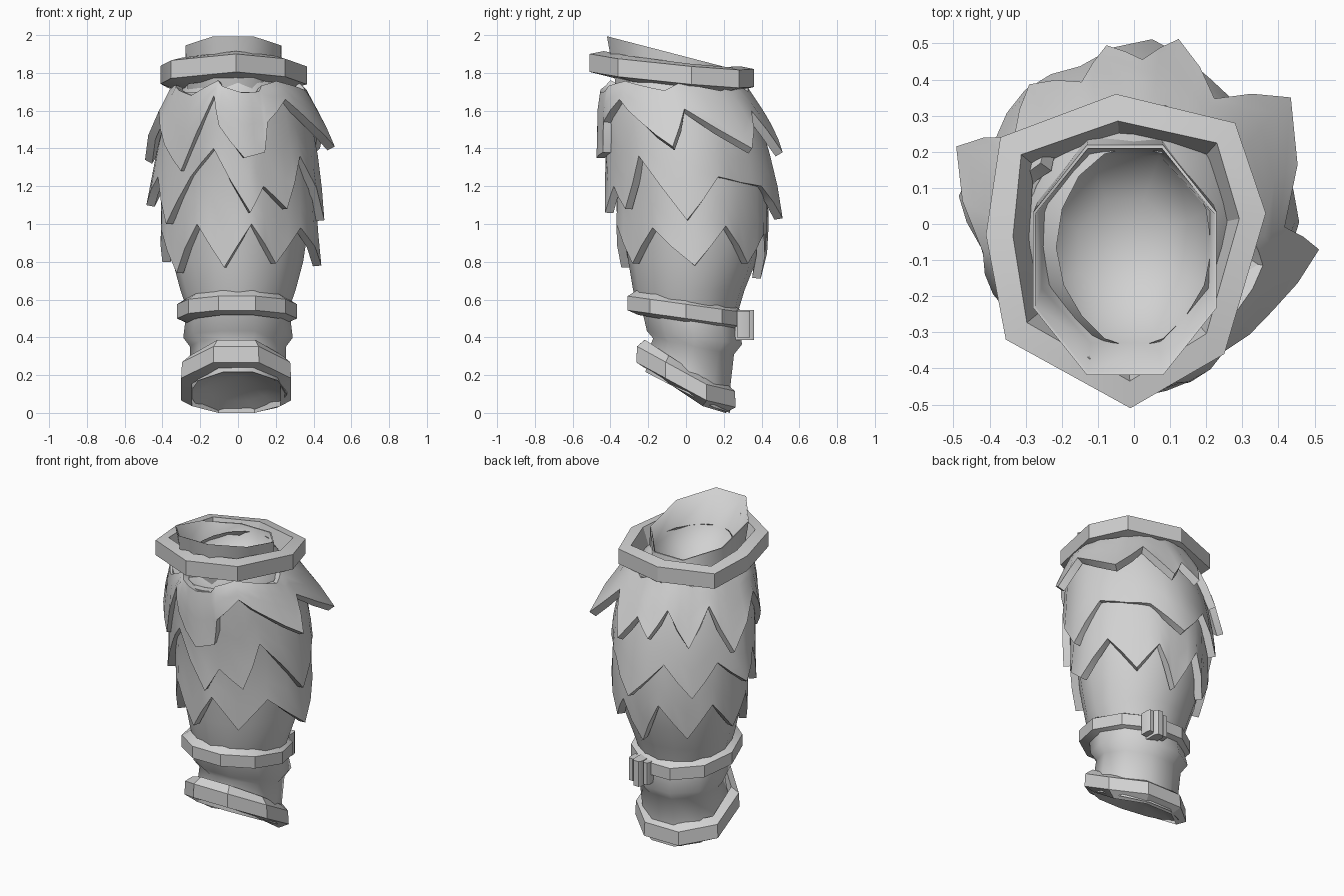
import bpy, bmesh, math
from mathutils import Vector

if "Cube" in bpy.data.objects:
    bpy.data.objects.remove(bpy.data.objects["Cube"])

grey = bpy.data.materials.new("plain_grey")
grey.diffuse_color = (0.64, 0.64, 0.64, 1)
grey.use_nodes = True
grey.node_tree.nodes["Principled BSDF"].inputs["Base Color"].default_value = grey.diffuse_color


def finish(name, verts, faces, angle=35, solid=0.0):
    me = bpy.data.meshes.new(name)
    me.from_pydata(verts, [], faces)
    bm = bmesh.new()
    bm.from_mesh(me)
    bmesh.ops.recalc_face_normals(bm, faces=bm.faces)
    bm.to_mesh(me)
    bm.free()
    me.materials.append(grey)
    ob = bpy.data.objects.new(name, me)
    bpy.context.collection.objects.link(ob)
    bpy.context.view_layer.objects.active = ob
    ob.select_set(True)
    if solid:
        m = ob.modifiers.new("thickness", 'SOLIDIFY')
        m.thickness = solid
        m.offset = -1
        bpy.ops.object.modifier_apply(modifier=m.name)
    bpy.ops.object.shade_smooth_by_angle(angle=math.radians(angle))
    ob.select_set(False)
    return ob


def loft(name, rings, wrap=False, cap=None, angle=35, solid=0.0):
    """Join equal rings of points; wrap closes last to first, cap adds a centre point."""
    n = len(rings[0])
    verts = [p for r in rings for p in r]
    faces = []
    for a in range(len(rings) - (0 if wrap else 1)):
        b = (a + 1) % len(rings)
        for i in range(n):
            j = (i + 1) % n
            faces.append((a * n + i, a * n + j, b * n + j, b * n + i))
    if cap:
        verts.append(cap)
        base = (len(rings) - 1) * n
        faces += [(base + i, base + (i + 1) % n, len(verts) - 1) for i in range(n)]
    return finish(name, verts, faces, angle, solid)


def oval(n, cx, cy, rx, ry, z, slope=0.0, turn=0.5):
    """Tilted oval; angles run from the front towards +x."""
    pts = []
    for i in range(n):
        t = 2 * math.pi * (i + turn) / n
        y = cy - ry * math.cos(t)
        pts.append((cx + rx * math.sin(t), y, max(0, z + slope * y)))
    return pts


# Body profile: z, half width, front y, back y
PROFILE = [(.55, .27, -.25, .28), (.65, .305, -.28, .31), (.8, .345, -.305, .37),
           (1.0, .375, -.335, .41), (1.2, .395, -.36, .425), (1.4, .395, -.40, .41),
           (1.6, .365, -.435, .36), (1.71, .335, -.43, .31), (1.80, .25, -.38, .25)]


def surf(deg, z, off=0.0):
    z = min(max(z, PROFILE[0][0]), PROFILE[-1][0])
    for a, b in zip(PROFILE, PROFILE[1:]):
        if z <= b[0]:
            f = (z - a[0]) / (b[0] - a[0])
            rx, y0, y1 = (a[k] + f * (b[k] - a[k]) for k in (1, 2, 3))
            break
    t = math.radians(deg)
    k = 1 - (.05 * math.sin(2 * t) ** 2 if math.cos(t) > 0 else 0)   # pointed front
    return ((rx + off) * math.sin(t) * k,
            (y0 + y1) / 2 - ((y1 - y0) / 2 + off) * math.cos(t) * k, z)


loft("sleeve_body", [[surf(i * 22.5, p[0], -.035 if p[0] > 1.3 else 0) for i in range(16)]
                     for p in PROFILE], angle=60)


# Leaf tiers: skirts with a zigzag hem of (angle, z, flare); tops hide under the tier above
def leaf_tier(name, top, base, hem, jagged=0.0):
    cols = []
    for i, a in enumerate(hem):
        b = hem[(i + 1) % len(hem)]
        nxt = b[0] + (360 if b[0] < a[0] else 0)
        cols += [a, ((a[0] + nxt) / 2, (a[1] + b[1]) / 2, (a[2] + b[2]) / 2)]
    rings = []
    for f in (0, .25, .5, .75, 1):
        ring = []
        for d, z, off in cols:
            t = top + jagged * (z - 1.6)
            ring.append(surf(d, t + (z - t) * f, base + off * f ** (1.4 if jagged else 2)))
        rings.append(ring)
    loft(name, rings, solid=.045, angle=40)


leaf_tier("leaf_tier_lowest", 1.45, .002, [
    (-165, .98, .04), (-142, .76, .05), (-120, .98, .04), (-100, .80, .06),
    (-82, .97, .04), (-62, .74, .05), (-33, 1.0, .04), (-11, .77, .05),
    (10, 1.0, .04), (32, .79, .05), (57, .98, .04), (92, .78, .10),
    (115, .99, .04), (140, .79, .05), (158, .95, .04), (176, .71, .06)])
leaf_tier("leaf_tier_lower", 1.70, .012, [
    (-160, 1.25, .03), (-138, 1.05, .06), (-118, 1.25, .03), (-95, 1.1, .09),
    (-78, 1.25, .03), (-62, 1.0, .06), (-38, 1.25, .02), (-18, 1.4, .02),
    (8, 1.06, .08), (18, 1.2, .04), (36, 1.08, .07), (52, 1.36, .03),
    (86, 1.02, .07), (110, 1.25, .02), (130, 1.22, .0), (150, 1.2, .02),
    (174, 1.03, .09)])
leaf_tier("leaf_tier_upper", 1.745, .026, [
    (-171, 1.42, .07), (-160, 1.58, .03), (-142, 1.37, .05), (-128, 1.6, .03),
    (-112, 1.34, .11), (-85, 1.6, .03), (-64, 1.42, .03), (-45, 1.28, .03),
    (-20, 1.68, .01), (-14, 1.52, .02), (4, 1.35, .06), (18, 1.38, .05),
    (22, 1.54, .03), (42, 1.66, .02), (62, 1.54, .05), (82, 1.41, .10),
    (94, 1.61, .03), (128, 1.4, .13), (148, 1.6, .03), (166, 1.38, .09),
    (177, 1.52, .05)], jagged=.2)


# Raised bands: a chamfered section of (inset, height) swept around an outline
def band(name, outline, centre, section):
    rings = []
    for inset, dz in section:
        ring = []
        for x, y, z in outline:
            d = Vector((x - centre[0], y - centre[1]))
            d *= 1 - inset / d.length
            ring.append((centre[0] + d.x, centre[1] + d.y, max(0, z + dz)))
        rings.append(ring)
    loft(name, rings, wrap=True, angle=25)


collar_xy = [(-.01, -.51), (.25, -.36), (.365, .03), (.28, .28), (-.05, .36),
             (-.37, .24), (-.41, -.03), (-.355, -.32)]
band("collar", [(x, y, 1.73 - .09 * y - .05 * abs(x)) for x, y in collar_xy], (-.02, -.05),
     [(.12, 0), (0, .03), (0, .125), (.075, .14)])
band("wrist_belt", oval(10, -.005, 0, .318, .325, .475, -.14), (0, 0),
     [(.06, 0), (0, .025), (0, .10), (.05, .13)])
band("lower_cuff", oval(8, -.01, 0, .315, .285, .095, -.54), (0, 0),
     [(.06, 0), (0, .03), (.005, .115), (.05, .15)])

# Inner lip rising at the front, with a smooth bowl inside
loft("inner_lip", [oval(8, -.025, -.06, .26, .33, 1.70),
                   oval(8, -.025, -.10, .275, .345, 1.885, -.26),
                   oval(8, -.025, -.10, .268, .335, 1.883, -.26),
                   oval(8, -.025, -.07, .25, .28, 1.76, -.10),
                   oval(8, -.025, -.07, .14, .15, 1.66, -.05)],
     cap=(-.03, -.06, 1.63), angle=75)

# Wrist cloth with a flared fold, closed by a hollow end
loft("wrist_cloth", [oval(10, 0, .01, .27, .265, .56, -.1),
                     oval(10, 0, .045, .29, .265, .405, -.14),
                     oval(10, 0, .04, .255, .225, .36, -.2),
                     oval(10, 0, .01, .25, .23, .20, -.5),
                     oval(10, 0, .01, .26, .235, .105, -.52),
                     oval(10, 0, .03, .17, .15, .15, -.5)],
     cap=(0, .03, .19), angle=60)


# Buckle on the back of the belt
def block(name, cx, cy, cz, sx, sy, sz):
    lo = [(cx + a * sx / 2, cy + b * sy / 2)
          for a, b in ((-1, -1), (1, -1), (1, .6), (.6, 1), (-.6, 1), (-1, .6))]
    n = len(lo)
    verts = [(x, y, cz + s * sz / 2) for s in (-1, 1) for x, y in lo]
    faces = [(i, (i + 1) % n, n + (i + 1) % n, n + i) for i in range(n)]
    finish(name, verts, faces + [tuple(range(n)), tuple(range(n, 2 * n))])


block("buckle_bar", .10, .31, .465, .06, .10, .16)
for s in (-1, 1):
    block("buckle_side", .10 + s * .05, .305, .47, .04, .07, .14)
